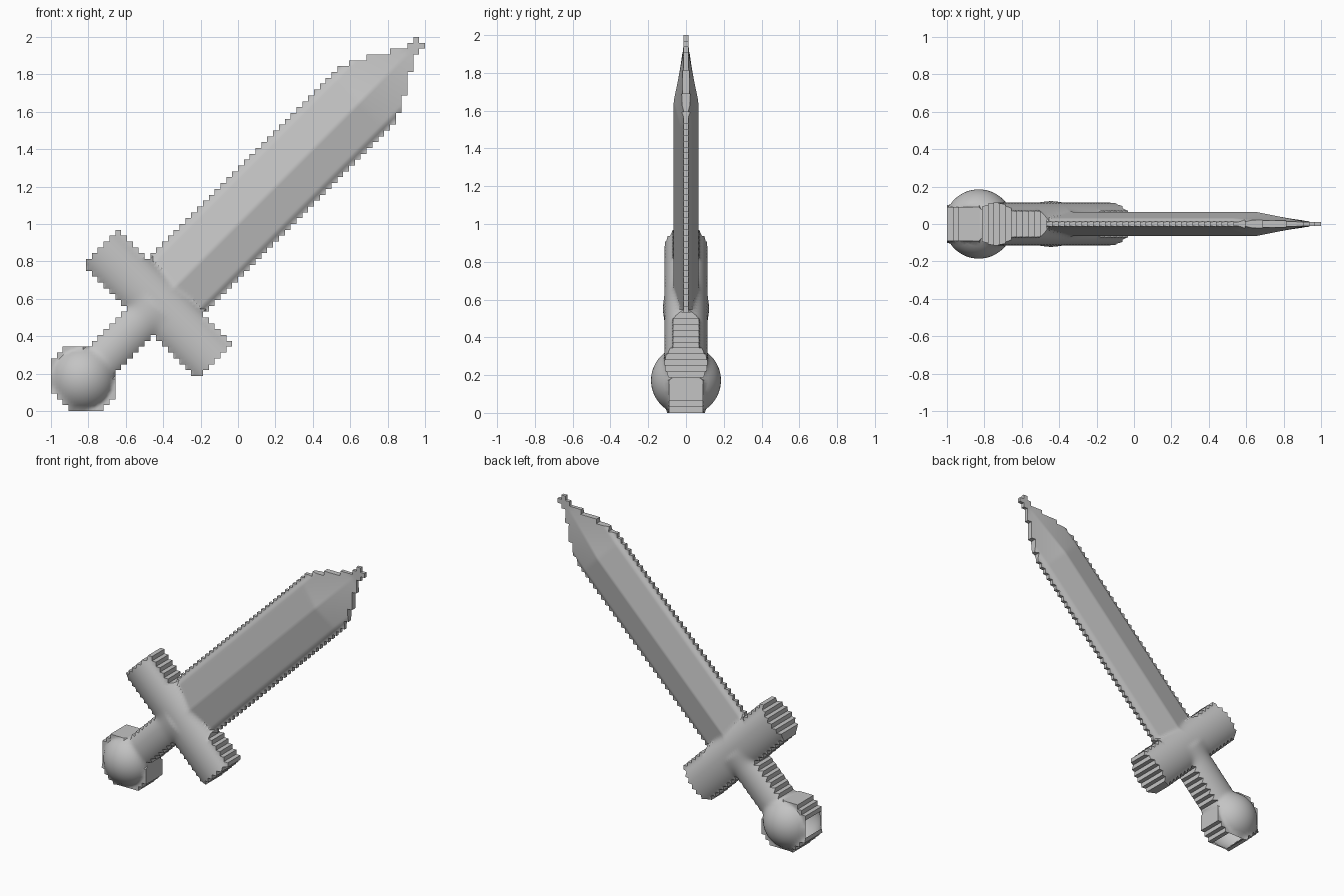
import bpy, bmesh
from math import sqrt

if "Cube" in bpy.data.objects:
    bpy.data.objects.remove(bpy.data.objects["Cube"], do_unlink=True)

CELLS = 64            # outline steps along each side
SUB = 2               # finer surface divisions inside each outline step
N = CELLS * SUB
RIM = 0.07            # half thickness of the hilt's side walls


def axes(a, b):
    """Position along the sword's diagonal and distance across it."""
    return (a + b) / 2, (b - a) / sqrt(2)


# Stepped outline: is this step part of the sword?
def inside(i, j):
    a, b = (i + 0.5) / CELLS * 2, (j + 0.5) / CELLS * 2
    s, v = axes(a, b)
    v = abs(v)
    blade = 0.6 < s < 1.98 and v < min(0.21, max(0.03, 0.21 - 0.84 * (s - 1.705)))
    guard = 0.475 < s < 0.658 and v < 0.425
    grip = 0.2 < s < 0.6 and v < 0.105
    pommel = max(a, b) < 0.345 and v < 0.195 and s > 0.06
    return blade or guard or grip or pommel


def round_bar(t, thickness):
    return thickness * sqrt(max(0, 1 - 0.64 * t * t))


# Half thickness of each part, softly merged
def half_thickness(a, b):
    s, v = axes(a, b)
    v = abs(v)
    blade = grip = 0
    guard = round_bar((s - 0.565) * sqrt(2) / 0.127, 0.114)
    ball = sqrt(max(0, 0.185 ** 2 - (a - 0.17) ** 2 - (b - 0.172) ** 2))
    if s < 0.57:
        grip = round_bar(v / 0.11, 0.114)
    if s > 0.56:
        ridge = 0.065 - 0.2 * v - 0.5 * max(0, v - 0.175)
        taper = min(1, max(0, (1.97 - s) / 0.32))
        blade = max(0.012, ridge * taper)
    merged = sum(h ** 10 for h in (blade, guard, grip, ball)) ** 0.1
    if s < 0.3 and (v > 0.12 or s < 0.15):
        floor = 0.09
    elif s < 0.5 or (s < 0.69 and v > 0.225):
        floor = RIM
    else:
        floor = 0.012
    return max(merged, floor)


def filled(i, j):
    return inside(i // SUB, j // SUB)


bm = bmesh.new()
points = {}


def point(i, j, side):
    key = (i, j, side)
    if key not in points:
        a, b = i / N * 2, j / N * 2
        points[key] = bm.verts.new((a - 1, side * half_thickness(a, b), b))
    return points[key]


for i in range(N):
    for j in range(N):
        if not filled(i, j):
            continue
        corners = [(i, j), (i + 1, j), (i + 1, j + 1), (i, j + 1)]
        # Front and back skins, split along the blade's direction
        for side in (-1, 1):
            p = [point(x, z, side) for x, z in corners]
            for tri in ((p[0], p[1], p[2]), (p[0], p[2], p[3])):
                bm.faces.new(tri[::-side])
        # Side walls wherever the outline ends
        for k, (dx, dz) in enumerate(((0, -1), (1, 0), (0, 1), (-1, 0))):
            if not filled(i + dx, j + dz):
                c, d = corners[k], corners[(k + 1) % 4]
                bm.faces.new((point(*d, -1), point(*c, -1), point(*c, 1), point(*d, 1)))

mesh = bpy.data.meshes.new("sword")
bm.to_mesh(mesh)
bm.free()
sword = bpy.data.objects.new("sword", mesh)
bpy.context.collection.objects.link(sword)

# Plain grey over the whole sword
grey = bpy.data.materials.new("plain grey")
grey.use_nodes = True
colour = (0.55, 0.55, 0.55, 1)
grey.diffuse_color = colour
grey.node_tree.nodes["Principled BSDF"].inputs["Base Color"].default_value = colour
mesh.materials.append(grey)

bpy.ops.object.select_all(action="DESELECT")
sword.select_set(True)
bpy.context.view_layer.objects.active = sword
bpy.ops.object.shade_smooth_by_angle(angle=0.7)
